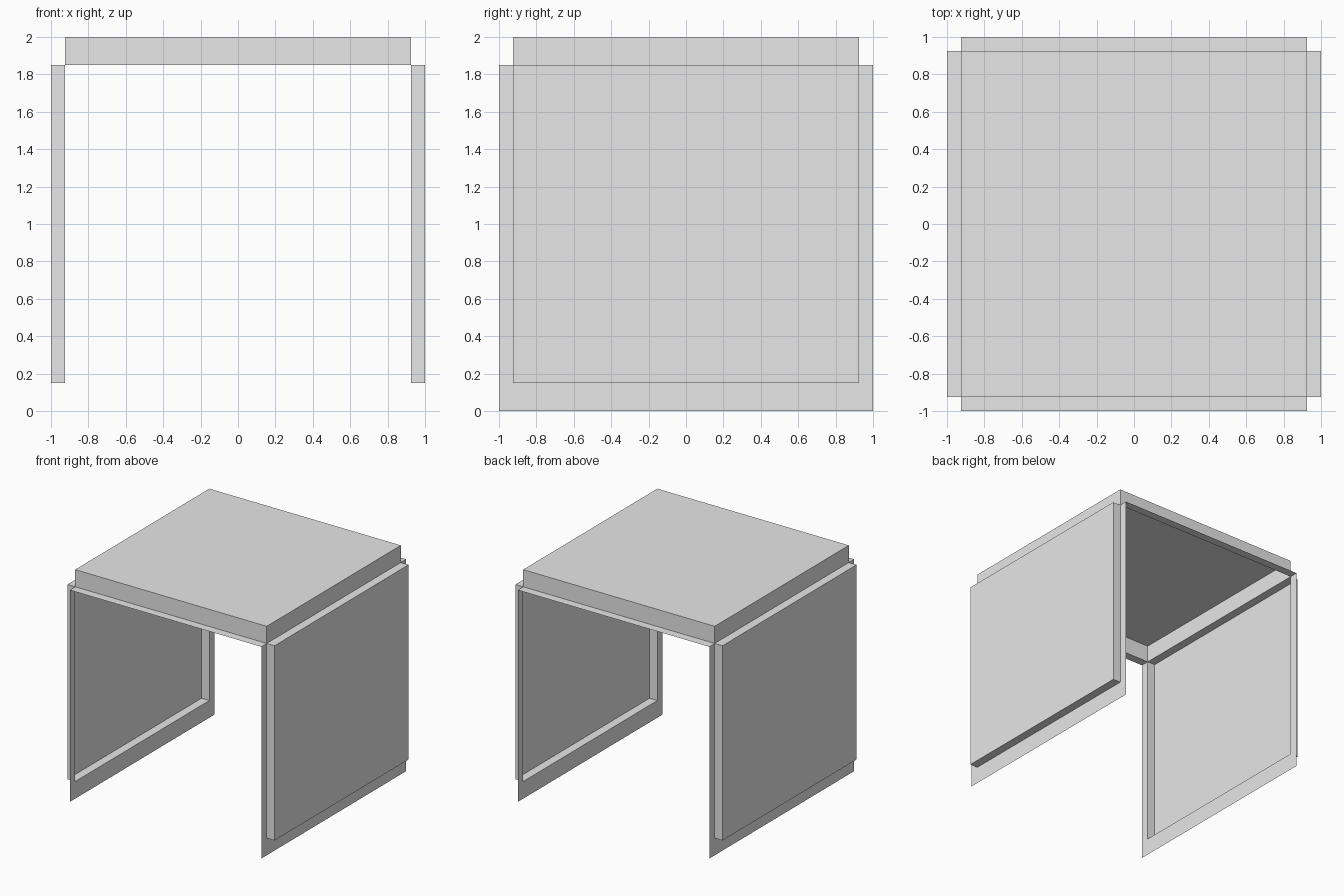
import bpy, bmesh, math
from mathutils import Matrix, Vector

if "Cube" in bpy.data.objects:
    bpy.data.objects.remove(bpy.data.objects["Cube"])

grey = bpy.data.materials.new("light_grey")
grey.use_nodes = True
grey.diffuse_color = (0.8, 0.8, 0.8, 1)
grey.node_tree.nodes["Principled BSDF"].inputs["Base Color"].default_value = (0.8, 0.8, 0.8, 1)

INNER = 0.925   # half width between the side sheets
TOP = 1.85      # height of the top sheet
FOOT = 0.15     # height of the sheet border at the floor


def pressed_panel(name, size, cuts, depth, matrix):
    """Thin sheet whose middle is pushed out into an open-backed box."""
    bm = bmesh.new()
    bmesh.ops.create_grid(bm, x_segments=1, y_segments=1, size=0.5)
    bmesh.ops.scale(bm, vec=(size[0], size[1], 1), verts=bm.verts)
    for point, normal in cuts:
        bmesh.ops.bisect_plane(bm, geom=bm.verts[:] + bm.edges[:] + bm.faces[:],
                               plane_co=Vector(point), plane_no=Vector(normal))
    middle = min(bm.faces, key=lambda f: f.calc_center_median().length)
    pushed = bmesh.ops.extrude_discrete_faces(bm, faces=[middle])["faces"]
    bmesh.ops.translate(bm, vec=(0, 0, depth), verts=pushed[0].verts[:])
    bm.transform(matrix)
    mesh = bpy.data.meshes.new(name)
    bm.to_mesh(mesh)
    bm.free()
    mesh.materials.append(grey)
    obj = bpy.data.objects.new(name, mesh)
    bpy.context.collection.objects.link(obj)


# Raised top with borders at the front and back
front_back = [((0, s * INNER, 0), (0, 1, 0)) for s in (-1, 1)]
pressed_panel("top_panel", (2 * INNER, 2), front_back, 2 - TOP,
              Matrix.Translation((0, 0, TOP)))

# Side panels with borders at the front, back and floor
side_cuts = [((s * INNER, 0, 0), (1, 0, 0)) for s in (-1, 1)]
side_cuts.append(((0, FOOT - TOP / 2, 0), (0, 1, 0)))
stand_up = Matrix(((0, 0, 1, INNER), (1, 0, 0, 0), (0, 1, 0, TOP / 2), (0, 0, 0, 1)))
for name, turn in (("left_panel", 0), ("right_panel", math.pi)):
    pressed_panel(name, (2, TOP), side_cuts, 1 - INNER,
                  Matrix.Rotation(turn, 4, "Z") @ stand_up)
